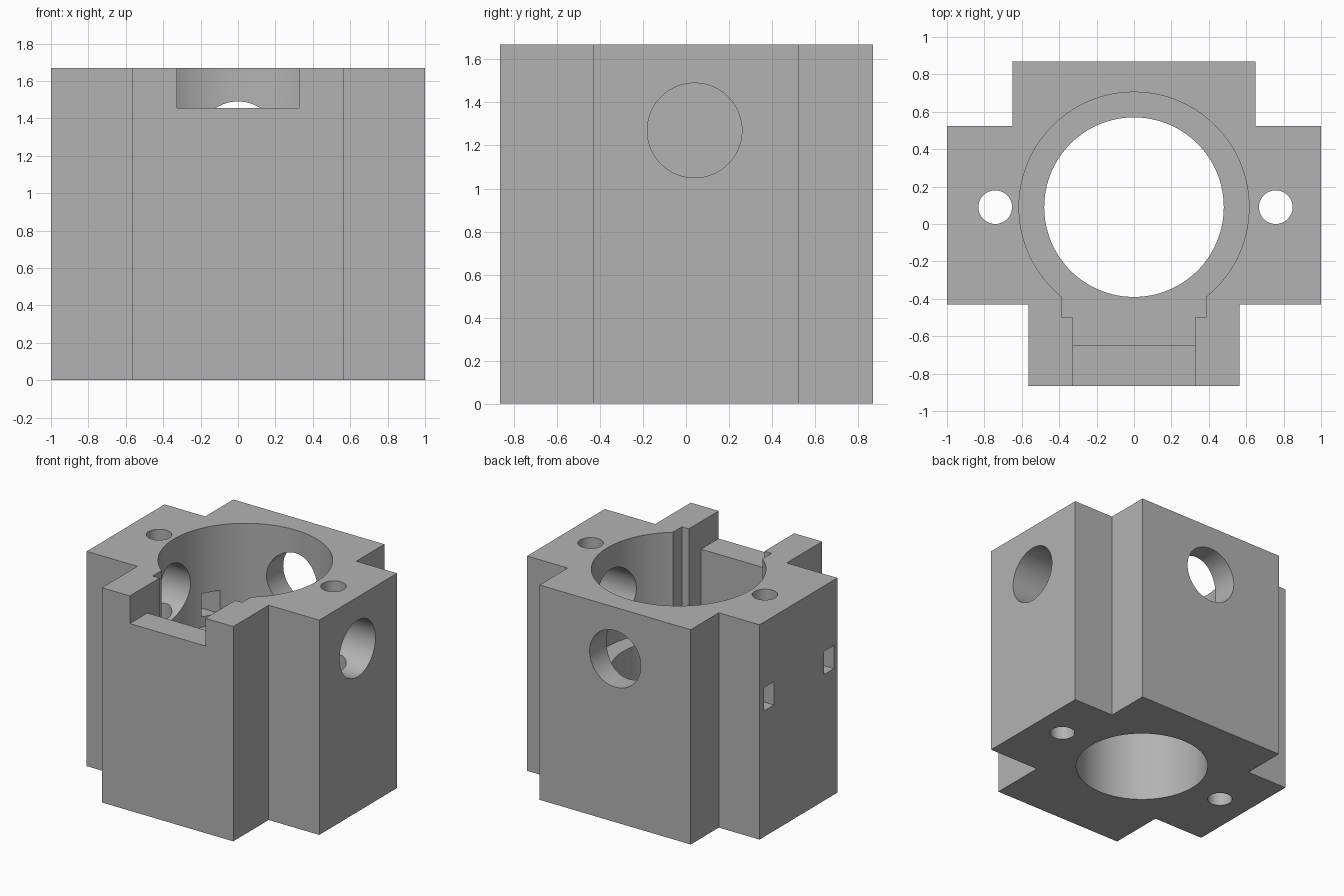
import bpy
import bmesh
from math import pi
from mathutils import Matrix, Vector

cube = bpy.data.objects.get("Cube")
if cube:
    bpy.data.objects.remove(cube, do_unlink=True)

HEIGHT = 1.67
LEDGE = 0.9          # floor of the wide bore
BORE_Y = 0.09
PORT_Z = 1.27

grey = bpy.data.materials.new("plain grey")
grey.use_nodes = True
colour = (0.45, 0.45, 0.45, 1)
grey.diffuse_color = colour
grey.node_tree.nodes["Principled BSDF"].inputs["Base Color"].default_value = colour


def make_object(name, bm):
    bmesh.ops.recalc_face_normals(bm, faces=bm.faces)
    mesh = bpy.data.meshes.new(name)
    bm.to_mesh(mesh)
    bm.free()
    mesh.materials.append(grey)
    obj = bpy.data.objects.new(name, mesh)
    bpy.context.collection.objects.link(obj)
    return obj


def prism(name, half_profile, z0, z1):
    """Extrude a left/right symmetric outline between two heights."""
    outline = half_profile + [(-x, y) for x, y in reversed(half_profile)]
    bm = bmesh.new()
    face = bm.faces.new([bm.verts.new((x, y, z0)) for x, y in outline])
    ext = bmesh.ops.extrude_face_region(bm, geom=[face])
    top = [v for v in ext["geom"] if isinstance(v, bmesh.types.BMVert)]
    bmesh.ops.translate(bm, verts=top, vec=(0, 0, z1 - z0))
    return make_object(name, bm)


def box(name, low, high):
    low, high = Vector(low), Vector(high)
    bm = bmesh.new()
    matrix = Matrix.Translation((low + high) / 2) @ Matrix.Diagonal((*(high - low), 1))
    bmesh.ops.create_cube(bm, size=1, matrix=matrix)
    return make_object(name, bm)


def rod(name, start, end, radius, sides=96):
    start, end = Vector(start), Vector(end)
    axis = end - start
    turn = axis.to_track_quat("Z", "Y").to_matrix().to_4x4()
    bm = bmesh.new()
    bmesh.ops.create_cone(bm, cap_ends=True, segments=sides, radius1=radius,
                          radius2=radius, depth=axis.length,
                          matrix=Matrix.Translation((start + end) / 2) @ turn)
    return make_object(name, bm)


# Stepped housing block
housing = prism("housing", [(0.565, -0.865), (0.565, -0.43), (1, -0.43),
                            (1, 0.525), (0.65, 0.525), (0.65, 0.87)], 0, HEIGHT)

over = HEIGHT + 0.2
cutters = [
    # Main bore: wide above the ledge, narrow below
    rod("wide_bore", (0, BORE_Y, LEDGE), (0, BORE_Y, over), 0.615, 128),
    rod("narrow_bore", (0, BORE_Y, -0.2), (0, BORE_Y, LEDGE + 0.1), 0.48, 128),
    # Stepped pocket in front of the bore
    prism("front_pocket", [(0.325, -0.65), (0.325, -0.5), (0.385, -0.5),
                           (0.385, -0.2)], LEDGE, over),
    # Shallow notch through the front wall
    box("front_notch", (-0.325, -1, 1.455), (0.325, -0.6, over)),
    # Round ports: blind on the right, open on the left and at the back
    rod("side_port", (-0.9, 0.04, PORT_Z), (1.1, 0.04, PORT_Z), 0.22),
    rod("back_port", (0, 0.3, PORT_Z), (0, 1, PORT_Z), 0.22),
    # Vertical bolt holes
    rod("bolt_hole_left", (0.758, BORE_Y, -0.1), (0.758, BORE_Y, over), 0.09, 48),
    rod("bolt_hole_right", (-0.742, BORE_Y, -0.1), (-0.742, BORE_Y, over), 0.09, 48),
]
# Small slots in the right flank
for label, y in (("front", -0.33), ("back", 0.41)):
    cutters.append(box("slot_" + label, (-1.1, y - 0.06, 0.98), (-0.4, y + 0.06, 1.16)))

bpy.ops.object.select_all(action="DESELECT")
housing.select_set(True)
bpy.context.view_layer.objects.active = housing
for cutter in cutters:
    cutter.hide_render = True
    mod = housing.modifiers.new(cutter.name, "BOOLEAN")
    mod.operation = "DIFFERENCE"
    mod.solver = "EXACT"
    mod.object = cutter
    bpy.ops.object.modifier_apply(modifier=mod.name)
    bpy.data.objects.remove(cutter, do_unlink=True)

bpy.ops.object.shade_smooth_by_angle(angle=pi / 6)
